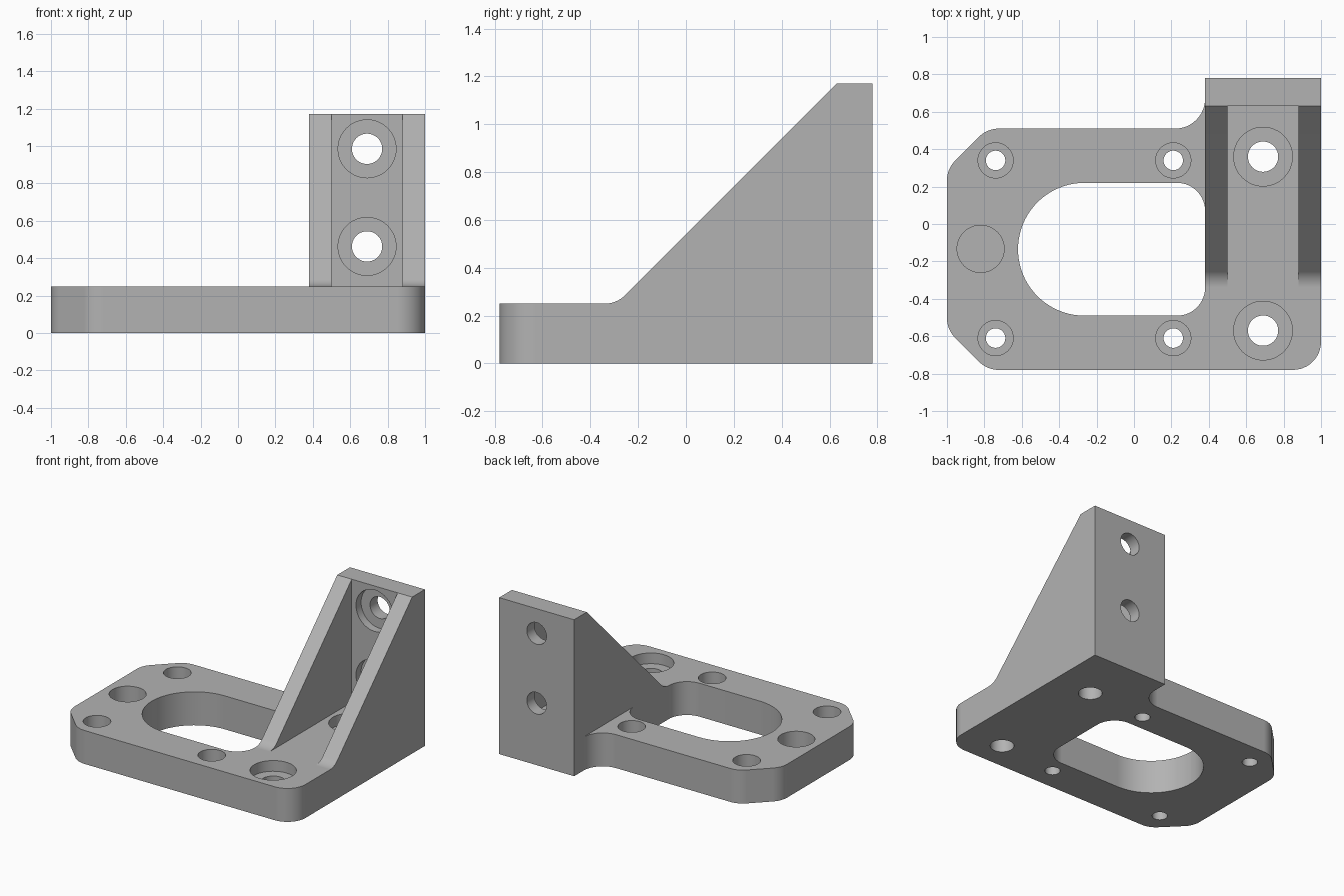
import bpy, bmesh, math
from mathutils import Vector

default = bpy.data.objects.get("Cube")
if default:
    bpy.data.objects.remove(default, do_unlink=True)

grey = bpy.data.materials.new("machined_grey")
grey.use_nodes = True
colour = (0.45, 0.45, 0.45, 1)
grey.diffuse_color = colour
grey.node_tree.nodes["Principled BSDF"].inputs["Base Color"].default_value = colour

THICK = 0.25    # plate thickness
TOP = 1.17      # wall height
BACK = 0.78     # half depth
WALL = 0.63     # front face of the upright wall


def rounded(corners, steps=12):
    """Outline from (a, b, radius) corners, each filleted by its radius."""
    out = []
    for i, (a, b, r) in enumerate(corners):
        p = Vector((a, b))
        if r == 0:
            out.append(p)
            continue
        u = (Vector(corners[i - 1][:2]) - p).normalized()
        v = (Vector(corners[(i + 1) % len(corners)][:2]) - p).normalized()
        half = u.angle(v) / 2
        centre = p + (u + v).normalized() * (r / math.sin(half))
        start = p + u * (r / math.tan(half)) - centre
        end = p + v * (r / math.tan(half)) - centre
        sweep = math.pi - 2 * half
        for k in range(steps + 1):
            t = k / steps
            arc = start * math.sin((1 - t) * sweep) + end * math.sin(t * sweep)
            out.append(centre + arc / math.sin(sweep))
    return out


def circle(a, b, r, n=48):
    return [(a + r * math.cos(math.tau * k / n), b + r * math.sin(math.tau * k / n))
            for k in range(n)]


def prism(name, outline, axis, lo, hi):
    """Extrude an outline along an axis (outline planes: z-xy, x-yz, y-zx)."""
    place = {"z": lambda a, b, c: (a, b, c),
             "x": lambda a, b, c: (c, a, b),
             "y": lambda a, b, c: (b, c, a)}[axis]
    bm = bmesh.new()
    face = bm.faces.new([bm.verts.new(place(a, b, lo)) for a, b in outline])
    ext = bmesh.ops.extrude_face_region(bm, geom=[face])
    moved = [g for g in ext["geom"] if isinstance(g, bmesh.types.BMVert)]
    bmesh.ops.translate(bm, verts=moved, vec=place(0, 0, hi - lo))
    bmesh.ops.recalc_face_normals(bm, faces=bm.faces)
    mesh = bpy.data.meshes.new(name)
    bm.to_mesh(mesh)
    bm.free()
    mesh.materials.append(grey)
    obj = bpy.data.objects.new(name, mesh)
    bpy.context.collection.objects.link(obj)
    return obj


def combine(target, other, operation):
    bpy.context.view_layer.objects.active = target
    mod = target.modifiers.new("combine", "BOOLEAN")
    mod.operation, mod.solver, mod.object = operation, "EXACT", other
    bpy.ops.object.modifier_apply(modifier=mod.name)
    bpy.data.objects.remove(other, do_unlink=True)


# Base plate with chamfered left side and a tab under the wall
bracket = prism("mounting_bracket", rounded([
    (-1, -0.565, 0.15), (-0.785, -BACK, 0.15), (1, -BACK, 0.15), (1, BACK, 0),
    (0.38, BACK, 0), (0.38, 0.51, 0.16), (-0.785, 0.51, 0.15), (-1, 0.295, 0.15)]),
    "z", 0, THICK)

# Upright gusset block, hollowed between its two side ribs
gusset = prism("gusset", rounded([
    (-0.4, 0.1, 0), (BACK, 0.1, 0), (BACK, TOP, 0), (WALL, TOP, 0),
    (WALL - TOP + THICK, THICK, 0.12), (-0.4, THICK, 0)]), "x", 0.38, 1)
pocket = prism("rib_pocket", [(0.5, -0.6), (0.88, -0.6), (0.88, WALL), (0.5, WALL)],
               "z", THICK, TOP + 0.2)
combine(gusset, pocket, "DIFFERENCE")
combine(bracket, gusset, "UNION")

# Window with one round end
window = prism("window", rounded([
    (-0.62, -0.49, 0.3549), (0.38, -0.49, 0.15),
    (0.38, 0.22, 0.15), (-0.62, 0.22, 0.3549)], 20), "z", -0.1, THICK + 0.1)
combine(bracket, window, "DIFFERENCE")


def bore(a, b, hole, head, depth, axis, face, out):
    """Counterbored through hole; out is the sign of the open side."""
    for r, lo, hi in ((head, face - out * depth, face + out * 0.05),
                      (hole, face - out * 0.4, face + out * 0.05)):
        cutter = prism("bore", circle(a, b, r), axis, min(lo, hi), max(lo, hi))
        combine(bracket, cutter, "DIFFERENCE")


# Small screw holes in the plate
for x in (-0.74, 0.21):
    for y in (-0.61, 0.34):
        bore(x, y, 0.052, 0.094, 0.12, "z", THICK, 1)
# Large screw holes in the plate and the wall
for y in (-0.57, 0.36):
    bore(0.69, y, 0.081, 0.157, 0.08, "z", THICK, 1)
for z in (0.463, 0.985):
    bore(z, 0.69, 0.081, 0.155, 0.06, "y", WALL, -1)
# Blind round recess
recess = prism("recess", circle(-0.82, -0.133, 0.126), "z", 0.08, THICK + 0.1)
combine(bracket, recess, "DIFFERENCE")

# Smooth fillets and bores, crisp edges elsewhere
bpy.ops.object.select_all(action="DESELECT")
bracket.select_set(True)
bpy.context.view_layer.objects.active = bracket
bpy.ops.object.shade_smooth_by_angle(angle=math.radians(30))
weighted = bracket.modifiers.new("flat_faces", "WEIGHTED_NORMAL")
weighted.keep_sharp = True
